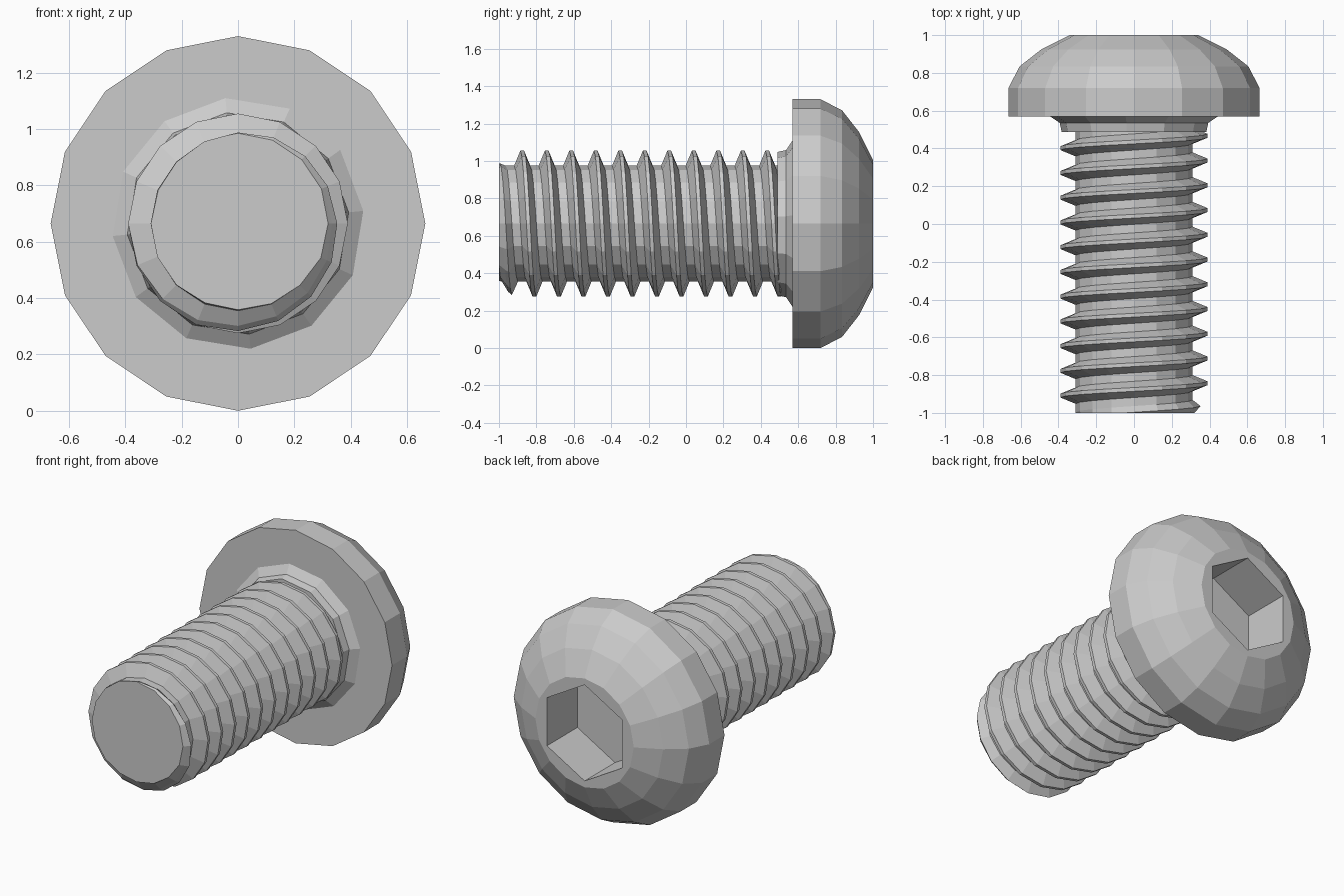
import bpy, bmesh
from math import sin, cos, pi

if "Cube" in bpy.data.objects:
    bpy.data.objects.remove(bpy.data.objects["Cube"])

CZ = 0.665  # height of the screw axis, which runs along y


def ring_point(r, a, y):
    return (r * cos(a), y, CZ + r * sin(a))


def finish(bm, name):
    bmesh.ops.recalc_face_normals(bm, faces=bm.faces)
    me = bpy.data.meshes.new(name)
    bm.to_mesh(me)
    bm.free()
    ob = bpy.data.objects.new(name, me)
    bpy.context.collection.objects.link(ob)
    return ob


def lathe(name, profile, sides, start=0.0):
    """Closed solid from (radius, y) pairs turned about the screw axis."""
    bm = bmesh.new()
    rings = [[bm.verts.new(ring_point(r, start + 2 * pi * i / sides, y))
              for i in range(sides)] for r, y in profile]
    for a, b in zip(rings, rings[1:]):
        for i in range(sides):
            k = (i + 1) % sides
            bm.faces.new((a[i], a[k], b[k], b[i]))
    bm.faces.new(rings[0])
    bm.faces.new(rings[-1])
    return finish(bm, name)


# Button head with a hexagonal socket
head = lathe("button_head", [(0.665, 0.57), (0.665, 0.72), (0.605, 0.835),
                             (0.49, 0.925), (0.34, 1.0)], 16)
cutter = lathe("socket_cutter", [(0.30, 0.70), (0.30, 1.1)], 6, pi / 2)
cutter.hide_render = True
cutter.hide_viewport = True
socket = head.modifiers.new("hex_socket", 'BOOLEAN')
socket.operation = 'DIFFERENCE'
socket.solver = 'EXACT'
socket.object = cutter

# Fillet collar under the head
lathe("collar", [(0.385, 0.488), (0.395, 0.535), (0.45, 0.572)], 12, 0.1)

# Threaded shank: one right-handed helical strip, trimmed at both ends
PITCH, SIDES, TURNS = 0.131, 16, 15
PROFILE = [(-0.01, 0.39), (0.01, 0.39), (0.043, 0.31),
           (0.088, 0.31), (PITCH - 0.01, 0.39)]
bm = bmesh.new()
previous = None
for i in range(SIDES * TURNS + 1):
    a = 2 * pi * i / SIDES
    y0 = -0.843 + 12 * PITCH - PITCH * i / SIDES
    row = []
    for dy, r in PROFILE:
        y = y0 + dy
        r = min(r, max(0.30, 0.32 + 0.9 * (y + 1)))  # tapered tip
        row.append(bm.verts.new(ring_point(r, a, y)))
    if previous:
        for j in range(len(PROFILE) - 1):
            bm.faces.new((previous[j], previous[j + 1], row[j + 1], row[j]))
    previous = row
bmesh.ops.remove_doubles(bm, verts=bm.verts, dist=0.0005)
for y, n in ((-1.0, -1), (0.52, 1)):
    bmesh.ops.bisect_plane(bm, geom=bm.verts[:] + bm.edges[:] + bm.faces[:],
                           plane_co=(0, y, 0), plane_no=(0, n, 0),
                           clear_outer=True)
bmesh.ops.holes_fill(bm, edges=[e for e in bm.edges if e.is_boundary], sides=0)
finish(bm, "threaded_shank")
